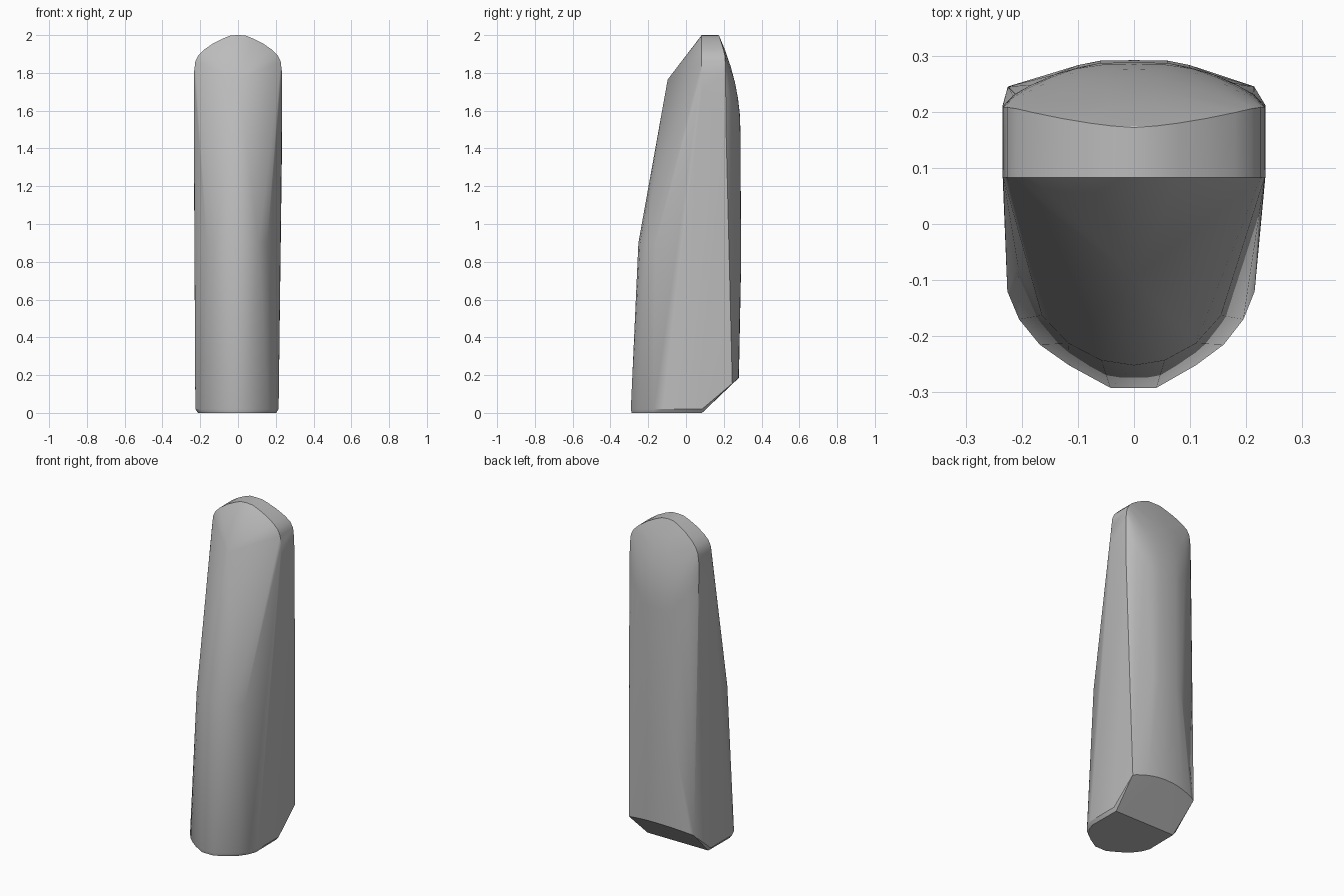
import bpy, bmesh, math

cube = bpy.data.objects.get("Cube")
if cube:
    bpy.data.objects.remove(cube)

grey = bpy.data.materials.new("plain_grey")
grey.use_nodes = True
colour = (0.5, 0.5, 0.5, 1)
grey.diffuse_color = colour
grey.node_tree.nodes["Principled BSDF"].inputs["Base Color"].default_value = colour

bm = bmesh.new()


def add(x, y, z, left=1.0, right=1.0):
    """Add a point and its mirror image, each side with its own width."""
    bm.verts.new((x * left, y, z))
    if x:
        bm.verts.new((-x * right, y, z))


# Base outline, with a thin chamfer under it
foot = [(0.04, -0.292), (0.11, -0.252), (0.16, -0.215), (0.195, -0.17), (0.215, -0.12)]
for x, y in foot:
    add(x, y, 0.02, right=1.05)
    add(x * 0.94, y * 0.985, 0, right=1.05)
add(0.215, 0.085, 0.02, right=1.05)
add(0.2, 0.085, 0, right=1.05)

# Rounded waist of the front
for x, y in [(0, -0.252), (0.055, -0.243), (0.11, -0.213), (0.155, -0.163), (0.195, -0.075)]:
    add(x, y, 0.9, right=1.06)

# Front peak
add(0, -0.097, 1.765)

# Crown: an arched band between a front rim and a back rim
crown = [(0, 2.0), (0.04, 1.998), (0.08, 1.982), (0.13, 1.957), (0.18, 1.923),
         (0.21, 1.893), (0.226, 1.86), (0.233, 1.80)]
for x, z in crown:
    add(x, 0.083, z)
    add(x, 0.172 + 0.036 * min(1, x / 0.22) ** 1.5, z)
add(0.234, 0.083, 1.7)

# Curved back: each strand falls from the crown, then runs down to the sloped heel
strands = [(0, 0), (0.06, 1), (0.10, 3), (0.135, 4), (0.17, 5), (0.205, 6), (0.234, 7)]
depths = [0.288, 0.287, 0.279, 0.268, 0.253, 0.235, 0.212]
for (x, k), y in zip(strands, depths):
    rim_x, rim_z = crown[k]
    rim_y = 0.172 + 0.036 * min(1, rim_x / 0.22) ** 1.5
    for i in range(1, 7):
        t = i / 6
        bulge = 1 - (1 - t) ** 2
        add(rim_x + (x - rim_x) * t, rim_y + (y - rim_y) * bulge, rim_z + (1.5 - rim_z) * t)
    low_y = 0.28 - 0.035 * (x / 0.234) ** 2
    add(x * 0.915, low_y, 0.02 + (low_y - 0.085) * 0.85, right=1.05)
    if x < 0.2:
        add(x, y + 0.004, 0.8)

# Skin the body and tidy flat areas
hull = bmesh.ops.convex_hull(bm, input=bm.verts)
loose = {g for g in hull["geom_interior"] + hull["geom_unused"]
         if isinstance(g, bmesh.types.BMVert)}
bmesh.ops.delete(bm, geom=list(loose), context="VERTS")
bmesh.ops.dissolve_limit(bm, angle_limit=math.radians(0.5), verts=bm.verts, edges=bm.edges)
bmesh.ops.recalc_face_normals(bm, faces=bm.faces)

mesh = bpy.data.meshes.new("body")
bm.to_mesh(mesh)
bm.free()
mesh.materials.append(grey)
body = bpy.data.objects.new("body", mesh)
bpy.context.collection.objects.link(body)

# Smooth shading with the crown, back and base edges kept sharp
bpy.ops.object.select_all(action="DESELECT")
body.select_set(True)
bpy.context.view_layer.objects.active = body
bpy.ops.object.shade_smooth_by_angle(angle=math.radians(30))
